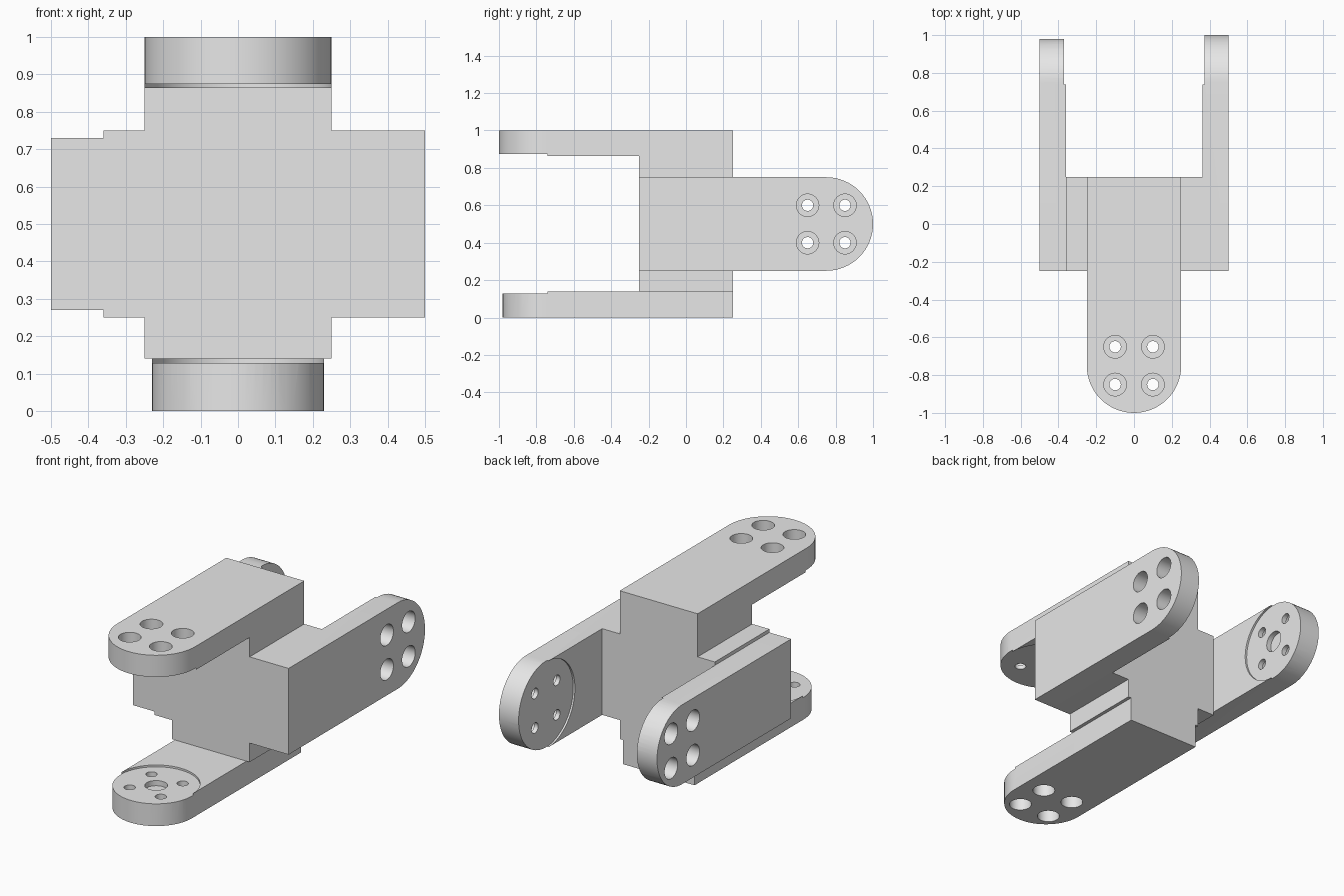
import bpy, bmesh, math
from mathutils import Matrix, Vector

if "Cube" in bpy.data.objects:
    bpy.data.objects.remove(bpy.data.objects["Cube"], do_unlink=True)

grey = bpy.data.materials.new("light grey")
grey.use_nodes = True
grey.diffuse_color = (0.8, 0.8, 0.8, 1)
grey.node_tree.nodes["Principled BSDF"].inputs["Base Color"].default_value = (0.8, 0.8, 0.8, 1)

PIVOT = -0.75   # centre of each arm's rounded end
SEG = 64


def make_object(name, bm):
    bmesh.ops.recalc_face_normals(bm, faces=bm.faces)
    mesh = bpy.data.meshes.new(name)
    bm.to_mesh(mesh)
    bm.free()
    mesh.materials.append(grey)
    ob = bpy.data.objects.new(name, mesh)
    bpy.context.collection.objects.link(ob)
    return ob


def prism(name, outline, offset):
    """Extrude a closed outline of 3D points along offset."""
    bm = bmesh.new()
    face = bm.faces.new([bm.verts.new(p) for p in outline])
    new = bmesh.ops.extrude_face_region(bm, geom=[face])["geom"]
    bmesh.ops.translate(bm, vec=offset, verts=[v for v in new if isinstance(v, bmesh.types.BMVert)])
    return make_object(name, bm)


def lathe(bm, x, y, profile):
    """Add a closed stepped plug from (radius, height) points."""
    rings = []
    for r, z in profile:
        rings.append([bm.verts.new((x + r * math.cos(a), y + r * math.sin(a), z))
                      for a in (2 * math.pi * i / SEG for i in range(SEG))])
    for lo, hi in zip(rings, rings[1:]):
        for i in range(SEG):
            j = (i + 1) % SEG
            bm.faces.new((lo[i], lo[j], hi[j], hi[i]))
    bm.faces.new(rings[0])
    bm.faces.new(rings[-1])


def make_arm(name, radius, thick, seat, centre_bore, matrix):
    # rounded bar, outer face on z = 0, rounded end towards -y
    outline = [(radius, 0.25, 0), (-radius, 0.25, 0)]
    for i in range(SEG // 2 + 1):
        a = math.pi + 2 * math.pi * i / SEG
        outline.append((radius * math.cos(a), PIVOT + radius * math.sin(a), 0))
    arm = prism(name, outline, (0, 0, thick))

    # four counterbored screw holes
    holes = bmesh.new()
    for sx in (-0.1, 0.1):
        for sy in (-0.1, 0.1):
            lathe(holes, sx, PIVOT + sy, [(0.06, -0.1), (0.06, 0.1), (0.03, 0.1), (0.03, 0.2)])

    # round seat on the inner face, with an optional blind centre bore
    recess = bmesh.new()
    profile = [(radius + 0.0005, seat), (radius + 0.0005, 0.3)]
    if centre_bore:
        profile = [(0.06, seat - 0.03), (0.06, seat)] + profile
    lathe(recess, 0, PIVOT, profile)

    cutters = [make_object(name + "_hole_cutter", holes), make_object(name + "_seat_cutter", recess)]
    for cutter in cutters:
        cutter.hide_render = True
        mod = arm.modifiers.new("cut", "BOOLEAN")
        mod.operation = "DIFFERENCE"
        mod.solver = "EXACT"
        mod.object = cutter
    bpy.context.view_layer.update()
    cut = bpy.data.meshes.new_from_object(arm.evaluated_get(bpy.context.evaluated_depsgraph_get()))
    arm.modifiers.clear()
    arm.data = cut
    for cutter in cutters:
        bpy.data.objects.remove(cutter, do_unlink=True)
    cut.transform(matrix)
    bpy.ops.object.select_all(action="DESELECT")
    arm.select_set(True)
    bpy.context.view_layer.objects.active = arm
    bpy.ops.object.shade_smooth_by_angle(angle=math.radians(30))


def frame(x_axis, y_axis, z_axis):
    """Turn an arm about the middle of the model."""
    turn = Matrix((x_axis, y_axis, z_axis)).transposed().to_4x4()
    mid = Matrix.Translation((0, 0, 0.5))
    return mid @ turn @ mid.inverted()


X, Y, Z = Vector((1, 0, 0)), Vector((0, 1, 0)), Vector((0, 0, 1))

# cross-shaped core between the arms
LOW, HIGH, LEFT, RIGHT, H = 0.14, 0.863, 0.363, -0.36, 0.25
cross = [(-H, LOW), (H, LOW), (H, H), (LEFT, H), (LEFT, 0.75), (H, 0.75),
         (H, HIGH), (-H, HIGH), (-H, 0.75), (RIGHT, 0.75), (RIGHT, H), (-H, H)]
prism("core_block", [(x, -H, z) for x, z in cross], (0, 2 * H, 0))

# wide arms, and narrower ones with a centre bore
make_arm("top_arm", 0.25, 0.137, 0.126, False, frame(-X, Y, -Z))
make_arm("bottom_arm", 0.23, 0.14, 0.129, True, frame(X, Y, Z))
make_arm("left_arm", 0.25, 0.137, 0.126, False, frame(-Z, -Y, -X))
make_arm("right_arm", 0.23, 0.14, 0.129, True, frame(Z, -Y, X))
